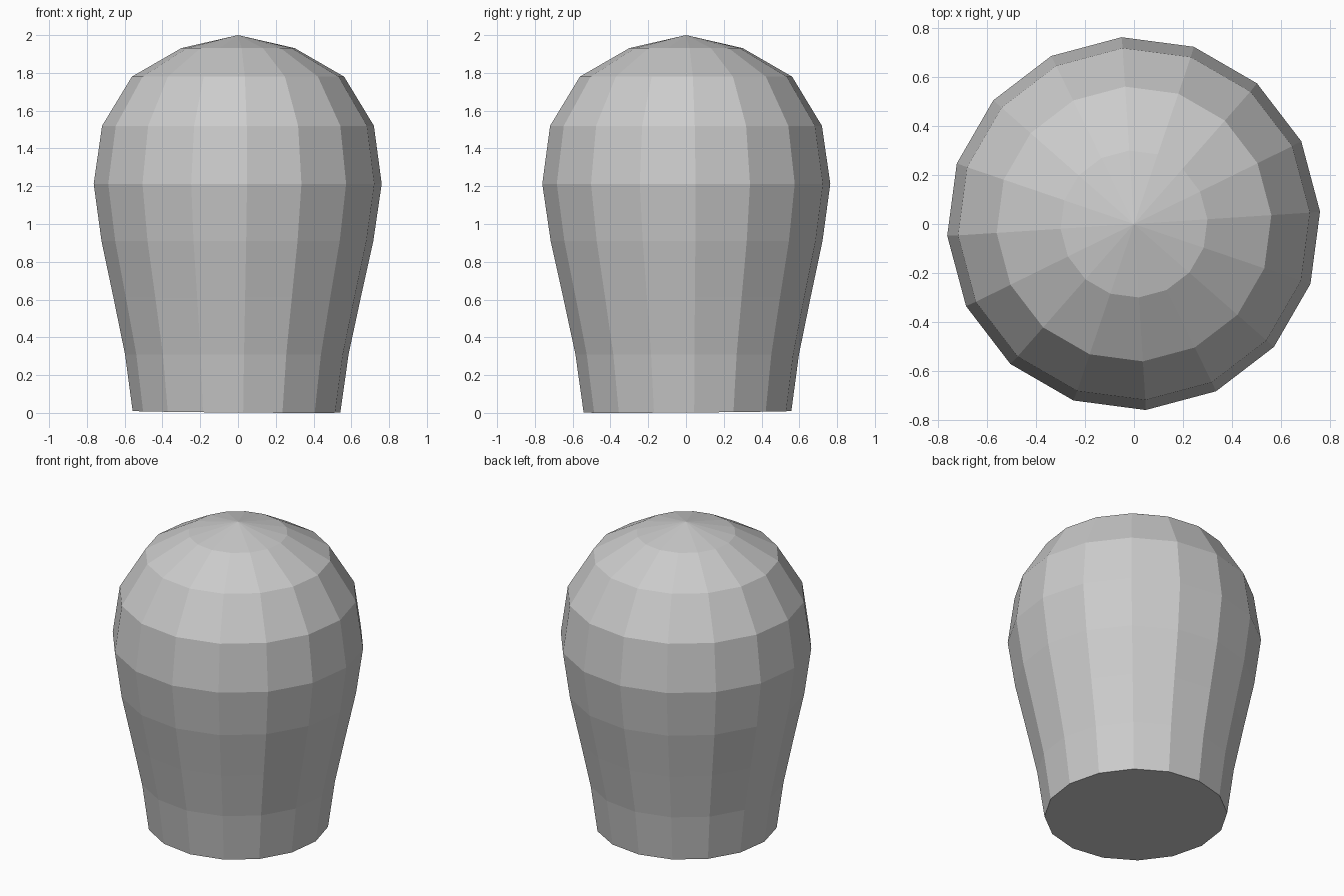
import bpy, bmesh
from math import cos, sin, radians

if "Cube" in bpy.data.objects:
    bpy.data.objects.remove(bpy.data.objects["Cube"])

SIDES = 16
TURN = radians(3.7)
# Profile as (radius, height), base to shoulder
PROFILE = [(0.551, 0.006), (0.593, 0.31), (0.656, 0.61), (0.721, 0.91),
           (0.764, 1.213), (0.721, 1.52), (0.563, 1.78), (0.301, 1.931)]

bm = bmesh.new()

# Lathed rings, leaning very slightly towards the base
rings = []
for i, (r, z) in enumerate(PROFILE):
    lean = 0.008 * max(0, 1 - z / 1.5)
    ring = []
    for k in range(SIDES):
        a = TURN + radians(360 / SIDES) * k
        x, y = r * cos(a), r * sin(a)
        tilt = 0.0075 * (y - x) if i == 0 else 0
        ring.append(bm.verts.new((x - lean, y + lean, z + tilt)))
    rings.append(ring)

# Side walls
for low, high in zip(rings, rings[1:]):
    for k in range(SIDES):
        n = (k + 1) % SIDES
        bm.faces.new((low[k], low[n], high[n], high[k]))

# Flat base and pointed crown
bm.faces.new(rings[0][::-1])
apex = bm.verts.new((0, 0, 2))
for k in range(SIDES):
    bm.faces.new((rings[-1][k], rings[-1][(k + 1) % SIDES], apex))

bmesh.ops.recalc_face_normals(bm, faces=bm.faces)
mesh = bpy.data.meshes.new("domed_body")
bm.to_mesh(mesh)
bm.free()
bpy.context.collection.objects.link(bpy.data.objects.new("domed_body", mesh))
